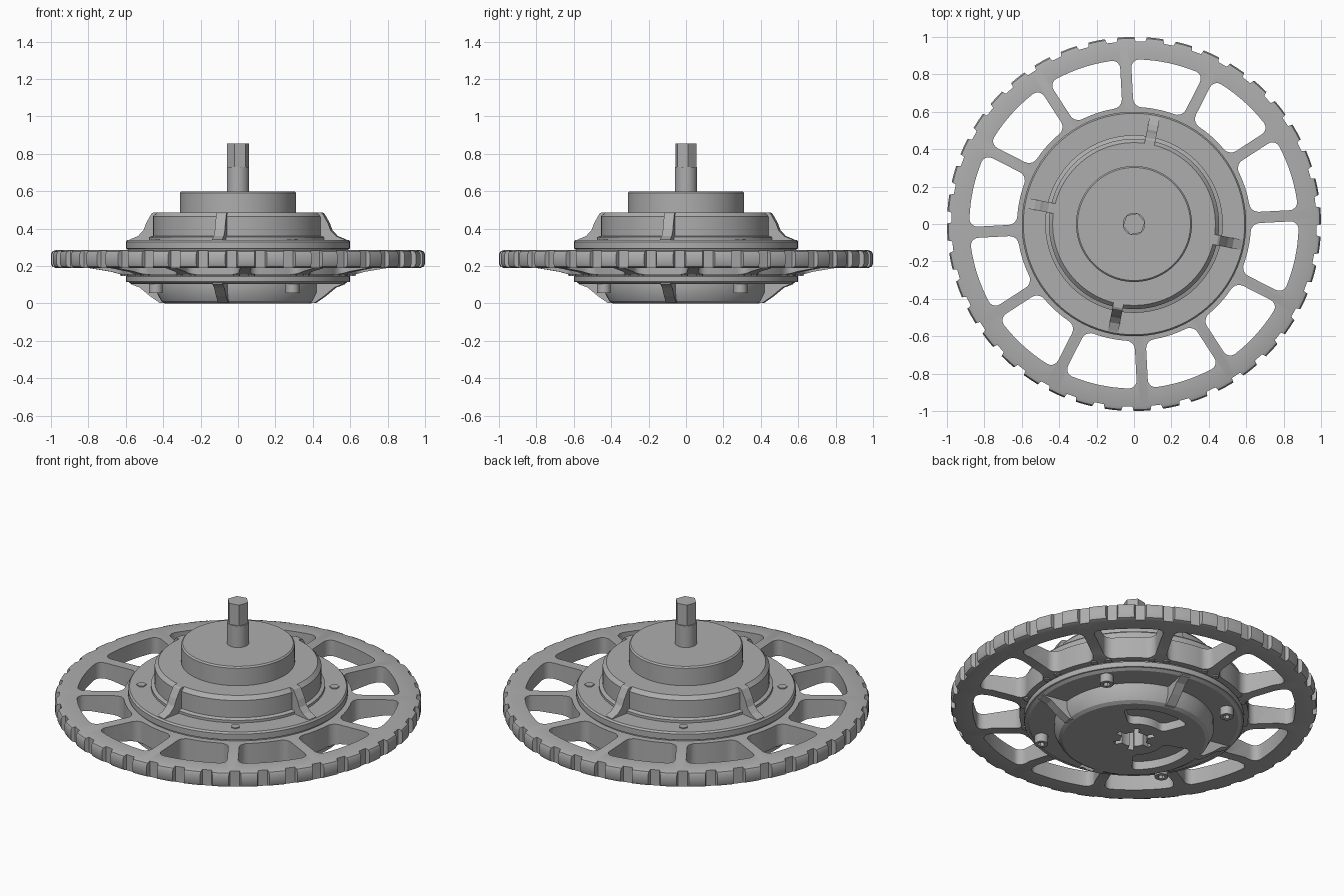
import bpy, bmesh
from math import sin, cos, pi, radians, asin
from mathutils import Matrix

if "Cube" in bpy.data.objects:
    bpy.data.objects.remove(bpy.data.objects["Cube"])

grey = bpy.data.materials.new("plain_grey")
grey.use_nodes = True
COLOUR = (0.42, 0.42, 0.42, 1)
grey.diffuse_color = COLOUR
grey.node_tree.nodes["Principled BSDF"].inputs["Base Color"].default_value = COLOUR


def finish(name, bm):
    bmesh.ops.remove_doubles(bm, verts=bm.verts, dist=1e-5)
    bmesh.ops.recalc_face_normals(bm, faces=bm.faces)
    me = bpy.data.meshes.new(name)
    bm.to_mesh(me)
    bm.free()
    me.materials.append(grey)
    ob = bpy.data.objects.new(name, me)
    bpy.context.collection.objects.link(ob)
    return ob


def select(ob):
    bpy.ops.object.select_all(action='DESELECT')
    ob.select_set(True)
    bpy.context.view_layer.objects.active = ob


def smooth(ob):
    select(ob)
    bpy.ops.object.shade_smooth_by_angle(angle=radians(30))


def lathe(name, profile, closed=False, n=96):
    """Revolve (radius, height) points about the z axis."""
    bm = bmesh.new()
    rings = [[bm.verts.new((r * cos(2 * pi * i / n), r * sin(2 * pi * i / n), z))
              for i in range(n)] for r, z in profile]
    pairs = list(zip(rings, rings[1:])) + ([(rings[-1], rings[0])] if closed else [])
    for a, b in pairs:
        for i in range(n):
            j = (i + 1) % n
            bm.faces.new((a[i], a[j], b[j], b[i]))
    if not closed:
        bm.faces.new(rings[0])
        bm.faces.new(rings[-1])
    return finish(name, bm)


def prism(bm, points, low, high, matrix=Matrix()):
    """Extrude a flat outline between two heights, then place it."""
    a = [bm.verts.new(matrix @ Matrix.Translation((x, y, low)).translation) for x, y in points]
    b = [bm.verts.new(matrix @ Matrix.Translation((x, y, high)).translation) for x, y in points]
    bm.faces.new(a[::-1])
    bm.faces.new(b)
    for i in range(len(a)):
        j = (i + 1) % len(a)
        bm.faces.new((a[i], a[j], b[j], b[i]))


def polygon(r, n, phase=0.0):
    return [(r * cos(phase + 2 * pi * i / n), r * sin(phase + 2 * pi * i / n)) for i in range(n)]


def turn(deg):
    return Matrix.Rotation(radians(deg), 4, 'Z')


def sector(r0, r1, half_angle, c, gap=0.0):
    """Rounded ring segment centred on +x, with corner radius c."""
    def edge(r, t):
        return half_angle - asin(gap / r) - c * (1 - cos(t)) / r
    ts = [pi / 2 * k / 5 for k in range(6)]
    outer = [(r1 - c + c * sin(t), edge(r1 - c + c * sin(t), t)) for t in ts]
    inner = [(r0 + c - c * sin(t), edge(r0 + c - c * sin(t), t)) for t in ts]
    top = [(r1, outer[-1][1] * (1 - k / 4)) for k in range(1, 4)]
    bottom = [(r0, inner[-1][1] * k / 4) for k in range(1, 4)]
    half = bottom + inner[::-1] + outer + top
    whole = [(r0, 0)] + half + [(r1, 0)] + [(r, -a) for r, a in half[::-1]]
    return [(r * cos(a), r * sin(a)) for r, a in whole]


def cut(ob, bm):
    cutter = finish("cutter", bm)
    cutter.hide_render = True
    mod = ob.modifiers.new("cut", 'BOOLEAN')
    mod.operation, mod.solver, mod.object = 'DIFFERENCE', 'EXACT', cutter
    select(ob)
    bpy.ops.object.modifier_apply(modifier=mod.name)
    bpy.data.objects.remove(cutter)


# Wheel: ring with a deeper hub, cut by windows and tread notches
wheel = lathe("spoked_wheel", [
    (0.5, 0.155), (0.625, 0.155), (0.68, 0.17), (0.8, 0.19), (0.975, 0.19), (0.993, 0.197),
    (1.0, 0.212), (1.0, 0.263), (0.993, 0.278), (0.975, 0.285), (0.5, 0.285)], True, 160)
bm = bmesh.new()
for k in range(12):
    prism(bm, sector(0.625, 0.88, radians(15), 0.045, 0.03), 0, 0.5, turn(18 + 30 * k))
cut(wheel, bm)
bm = bmesh.new()
notch = [(0.976, -0.026), (1.05, -0.05), (1.05, 0.05), (0.976, 0.026)]
for k in range(40):
    prism(bm, notch, 0.1, 0.4, turn(7 + 9 * k))
cut(wheel, bm)
smooth(wheel)

# Small lugs under the spoke roots
bm = bmesh.new()
for k in range(12):
    for side in (-0.04, 0.04):
        m = turn(3 + 30 * k) @ Matrix.Translation((0.61, side, 0))
        prism(bm, polygon(0.018, 8), 0.148, 0.17, m)
finish("spoke_root_lugs", bm)

# Lower cover with splined socket and two pockets
lower = lathe("lower_cover", [
    (0.39, 0), (0.41, 0.012), (0.435, 0.06), (0.435, 0.105), (0.57, 0.105), (0.585, 0.115),
    (0.597, 0.115), (0.6, 0.12), (0.6, 0.145), (0.59, 0.15), (0.59, 0.17)])
bm = bmesh.new()
socket = []
for k in range(6):
    for r, d in ((0.075, -22), (0.075, -10), (0.115, -8), (0.115, 8), (0.075, 10), (0.075, 22)):
        a = radians(60 * k + d)
        socket.append((r * cos(a), r * sin(a)))
prism(bm, socket, -0.1, 0.12)
for angle in (76, 196):
    prism(bm, sector(0.17, 0.33, radians(36), 0.03), -0.1, 0.05, turn(angle))
cut(lower, bm)
smooth(lower)

# Upper cover, round cap and drive shaft
smooth(lathe("upper_cover", [
    (0.59, 0.28), (0.59, 0.29), (0.6, 0.295), (0.6, 0.33), (0.592, 0.34), (0.475, 0.34),
    (0.475, 0.355), (0.455, 0.362), (0.455, 0.465), (0.435, 0.487)]))
smooth(lathe("round_cap", [(0.31, 0.48), (0.31, 0.592), (0.302, 0.6)]))
smooth(lathe("shaft", [(0.06, 0.59), (0.06, 0.73)], n=32))
bm = bmesh.new()
prism(bm, polygon(0.06, 6, radians(11)), 0.73, 0.855)
finish("hex_shaft_end", bm)


# Four ribs on each cover, swept from wall to flange
def ribs(name, outline, width):
    upright = Matrix.Rotation(pi / 2, 4, 'X')
    bm = bmesh.new()
    for k in range(4):
        prism(bm, outline, -width / 2, width / 2, turn(79 + 90 * k) @ upright)
    finish(name, bm)


ribs("upper_ribs", [(0.42, 0.33), (0.585, 0.33), (0.585, 0.342), (0.54, 0.36), (0.51, 0.39),
                    (0.495, 0.43), (0.465, 0.482), (0.455, 0.487), (0.42, 0.487)], 0.055)
ribs("lower_ribs", [(0.36, 0.12), (0.58, 0.12), (0.58, 0.104), (0.53, 0.085), (0.475, 0.04),
                    (0.42, 0.002), (0.36, 0.002)], 0.055)

# Through bolts: socket heads below, small nuts above
heads, nuts = bmesh.new(), bmesh.new()
recess = bmesh.new()
for k in range(4):
    place = turn(33.5 + 90 * k) @ Matrix.Translation((0.527, 0, 0))
    prism(heads, polygon(0.037, 24), 0.055, 0.12, place)
    prism(recess, polygon(0.02, 6), 0.03, 0.085, place)
    prism(nuts, polygon(0.026, 6), 0.33, 0.346, place)
bolts = finish("bolt_heads", heads)
cut(bolts, recess)
smooth(bolts)
finish("bolt_nuts", nuts)
